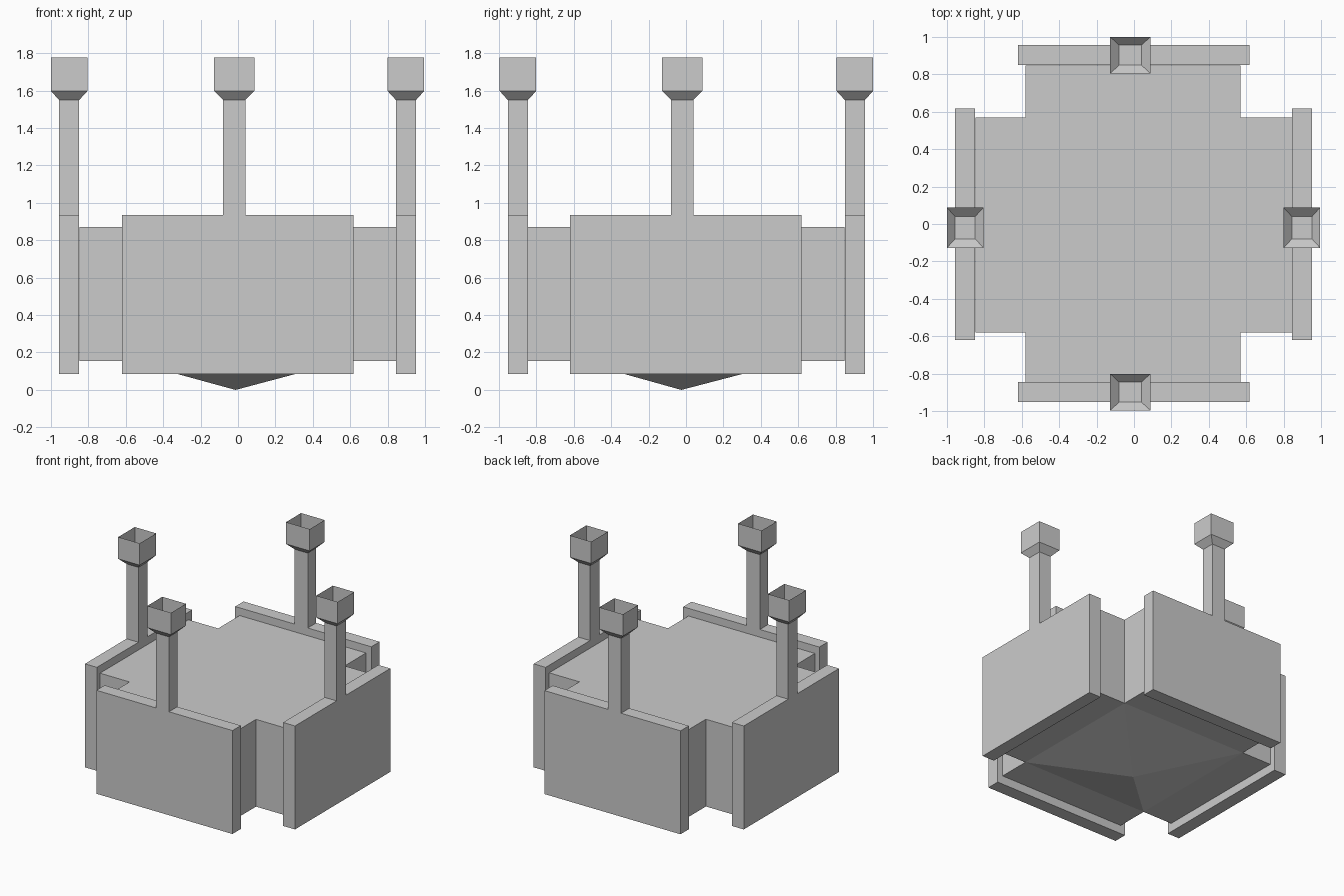
import bpy, bmesh

if "Cube" in bpy.data.objects:
    bpy.data.objects.remove(bpy.data.objects["Cube"])


def make_object(name, verts, faces):
    mesh = bpy.data.meshes.new(name)
    mesh.from_pydata(verts, [], faces)
    bm = bmesh.new()
    bm.from_mesh(mesh)
    bmesh.ops.recalc_face_normals(bm, faces=bm.faces)
    bm.to_mesh(mesh)
    bm.free()
    obj = bpy.data.objects.new(name, mesh)
    bpy.context.collection.objects.link(obj)
    return obj


def loft(name, rings, place, cap_bottom=True, cap_top=True):
    """Skin rectangular rings (t0, t1, d0, d1, z), t along the side, d across it."""
    verts, faces = [], []
    for t0, t1, d0, d1, z in rings:
        verts += [(*place(t, d), z) for t, d in ((t0, d0), (t1, d0), (t1, d1), (t0, d1))]
    for r in range(len(rings) - 1):
        for i in range(4):
            j = (i + 1) % 4
            faces.append((4 * r + i, 4 * r + j, 4 * r + 4 + j, 4 * r + 4 + i))
    if cap_bottom:
        faces.append((0, 1, 2, 3))
    if cap_top:
        n = 4 * len(rings)
        faces.append((n - 4, n - 3, n - 2, n - 1))
    return make_object(name, verts, faces)


# Cross-shaped body with a shallow inverted pyramid under its middle
LO, HI, END = -0.58, 0.57, 0.848
Z0, Z1 = 0.155, 0.872
plan = [(LO, -END), (HI, -END), (HI, LO), (END, LO), (END, HI), (HI, HI),
        (HI, END), (LO, END), (LO, HI), (-END, HI), (-END, LO), (LO, LO)]
verts = [(x, y, z) for z in (Z0, Z1) for x, y in plan] + [(-0.013, -0.025, 0.0)]
faces = [tuple(range(12, 24))]
faces += [(i, (i + 1) % 12, 12 + (i + 1) % 12, 12 + i) for i in range(12)]
for k in range(0, 12, 3):
    inner = (k - 1) % 12
    faces.append((inner, k, k + 1, k + 2))      # underside of an arm
    faces.append((inner, k + 2, 24))            # pyramid facet
make_object("body", verts, faces)

# Each side: end panel, chimney shaft and open-topped chimney cup
sides = {
    "front": lambda t, d: (t, -0.899 - d),
    "back": lambda t, d: (t, 0.903 + d),
    "left": lambda t, d: (-0.903 - d, t),
    "right": lambda t, d: (0.898 + d, t),
}
H = 0.054                                       # half the panel thickness
for side, place in sides.items():
    loft(side + "_panel",
         [(-0.62, 0.617, -H, H, 0.085), (-0.62, 0.617, -H, H, 0.935)], place)
    shaft = (-0.08, 0.04, -H, H)
    rim = (-0.127, 0.088, -0.098, 0.097)
    loft(side + "_shaft", [(*shaft, 0.935), (*shaft, 1.55)], place, cap_bottom=False)
    loft(side + "_cup", [(*shaft, 1.55), (*rim, 1.598), (*rim, 1.777)], place,
         cap_bottom=False, cap_top=False)
